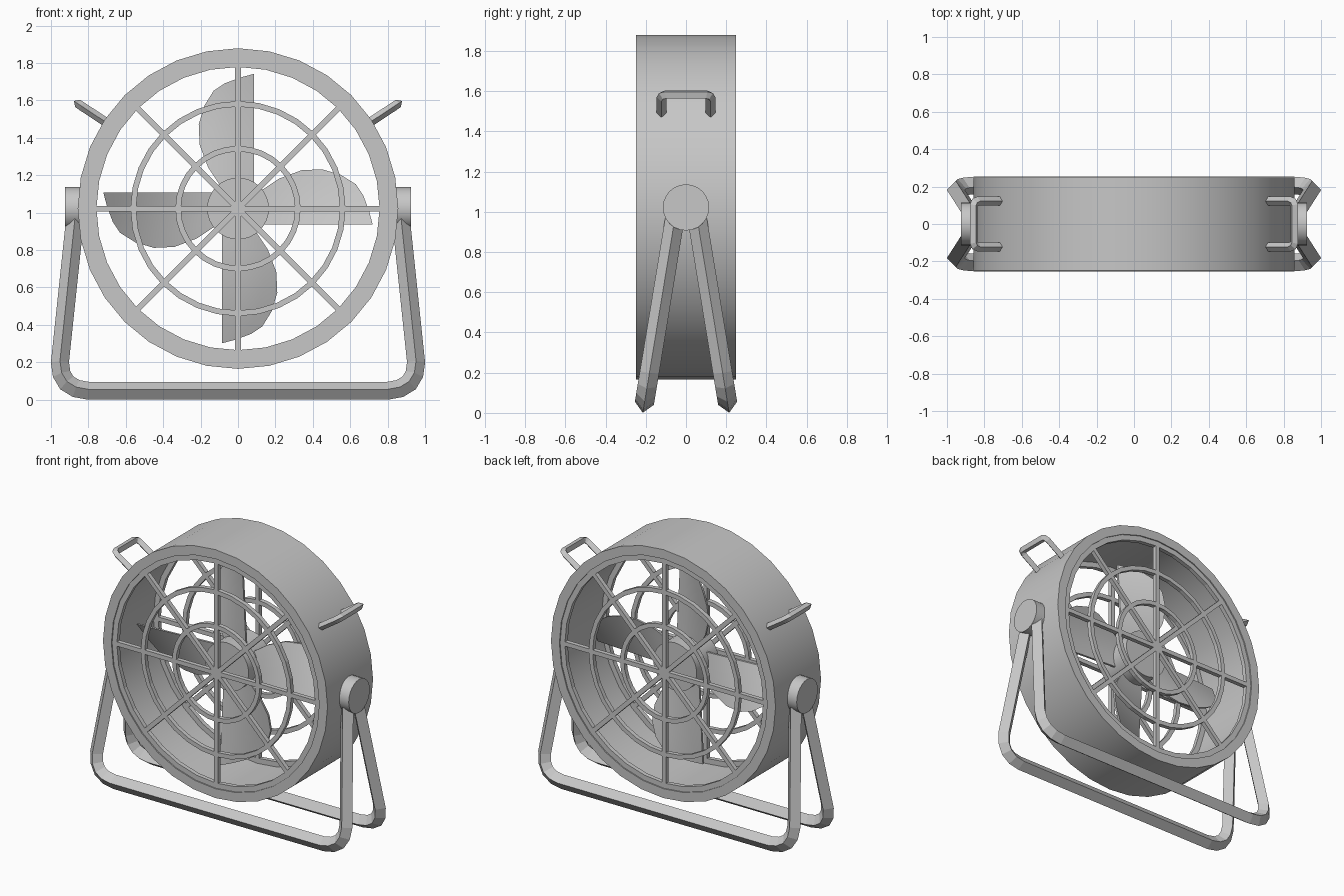
import bpy, bmesh, math
from mathutils import Vector, Matrix

cube = bpy.data.objects.get("Cube")
if cube:
    bpy.data.objects.remove(cube)

grey = bpy.data.materials.new("plain_grey")
grey.use_nodes = True
COLOUR = (0.57, 0.57, 0.57, 1)
grey.diffuse_color = COLOUR
grey.node_tree.nodes["Principled BSDF"].inputs["Base Color"].default_value = COLOUR

AXIS_Z = 1.022          # height of the fan axis
CENTRE = Vector((0, 0, AXIS_Z))
SIDES = ((1, "left"), (-1, "right"))
ENDS = ((-1, "front"), (1, "back"))


def finish(name, bm, smooth=False):
    bmesh.ops.recalc_face_normals(bm, faces=bm.faces)
    mesh = bpy.data.meshes.new(name)
    bm.to_mesh(mesh)
    bm.free()
    mesh.materials.append(grey)
    obj = bpy.data.objects.new(name, mesh)
    bpy.context.collection.objects.link(obj)
    if smooth:
        bpy.ops.object.select_all(action="DESELECT")
        obj.select_set(True)
        bpy.context.view_layer.objects.active = obj
        bpy.ops.object.shade_smooth_by_angle(angle=math.radians(30))
    return obj


def hoop(bm, inner, outer, y, depth, steps):
    """Rectangular-section ring round the fan axis."""
    profile = [(inner, y - depth / 2), (outer, y - depth / 2),
               (outer, y + depth / 2), (inner, y + depth / 2)]
    rings = []
    for i in range(steps):
        a = math.tau * i / steps
        rings.append([bm.verts.new(CENTRE + Vector((r * math.sin(a), v, r * math.cos(a))))
                      for r, v in profile])
    for i in range(steps):
        a, b = rings[i], rings[(i + 1) % steps]
        for j in range(4):
            k = (j + 1) % 4
            bm.faces.new((a[j], a[k], b[k], b[j]))


def diamond_tube(name, path, radius):
    """Sweep a diamond section along a flat open path with mitred bends."""
    pts = [Vector(p) for p in path]
    normal = (pts[1] - pts[0]).cross(pts[-1] - pts[0]).normalized()
    bm = bmesh.new()
    rings = []
    for i, p in enumerate(pts):
        before = (p - pts[max(i - 1, 0)]).normalized()
        after = (pts[min(i + 1, len(pts) - 1)] - p).normalized()
        tangent = (before + after).normalized()
        mitre = max(tangent.dot(before), tangent.dot(after))
        side = normal.cross(tangent) * radius / mitre
        up = normal * radius
        rings.append([bm.verts.new(p + o) for o in (up, side, -up, -side)])
    for a, b in zip(rings, rings[1:]):
        for j in range(4):
            k = (j + 1) % 4
            bm.faces.new((a[j], a[k], b[k], b[j]))
    bm.faces.new(rings[0])
    bm.faces.new(rings[-1])
    return finish(name, bm)


def cylinder(name, radius, depth, centre, axis, steps):
    bm = bmesh.new()
    turn = Vector((0, 0, 1)).rotation_difference(Vector(axis)).to_matrix().to_4x4()
    bmesh.ops.create_cone(bm, cap_ends=True, segments=steps, radius1=radius, radius2=radius,
                          depth=depth, matrix=Matrix.Translation(centre) @ turn)
    return finish(name, bm, True)


# Drum housing: a plain thick tube
bm = bmesh.new()
hoop(bm, 0.793, 0.857, 0, 0.496, 32)
finish("drum_housing", bm, True)

# Grilles: three rings and four full-width bars at each end
BAR = 0.03
for sign, end in ENDS:
    y = sign * 0.225
    bm = bmesh.new()
    for inner, outer in ((0.305, 0.335), (0.545, 0.575), (0.757, 0.794)):
        hoop(bm, inner, outer, y, BAR, 32)
    for i in range(4):
        m = (Matrix.Translation((0, y, AXIS_Z)) @ Matrix.Rotation(i * math.pi / 4, 4, "Y")
             @ Matrix.Diagonal((1.515, BAR, BAR, 1)))
        bmesh.ops.create_cube(bm, size=1, matrix=m)
    finish(end + "_grille", bm)

# Hub and four twisted blades; each row runs from the curved to the straight edge
cylinder("hub", 0.165, 0.24, CENTRE, (0, 1, 0), 32)
CURVED = [(-0.08, 0.1), (-0.16, 0.22), (-0.205, 0.34), (-0.21, 0.45), (-0.18, 0.55),
          (-0.13, 0.63), (-0.07, 0.67), (0.01, 0.70)]
STRAIGHT_X = 0.085
COLUMNS = 5
for i in range(4):
    bm = bmesh.new()
    rows = []
    for n, (x0, z0) in enumerate(CURVED):
        z1 = 0.1 + 0.62 * n / (len(CURVED) - 1)
        row = []
        for c in range(COLUMNS):
            t = c / (COLUMNS - 1)
            x, z = x0 + (STRAIGHT_X - x0) * t, z0 + (z1 - z0) * t
            row.append(bm.verts.new((x, -0.85 * x * z - 0.025, z)))
        rows.append(row)
    for a, b in zip(rows, rows[1:]):
        for c in range(COLUMNS - 1):
            bm.faces.new((a[c], a[c + 1], b[c + 1], b[c]))
    out = bmesh.ops.extrude_face_region(bm, geom=bm.faces[:])
    moved = [v for v in out["geom"] if isinstance(v, bmesh.types.BMVert)]
    bmesh.ops.translate(bm, verts=moved, vec=(0, 0.015, 0))
    bm.transform(Matrix.Translation(CENTRE) @ Matrix.Rotation(i * math.pi / 2, 4, "Y"))
    finish("blade_%d" % (i + 1), bm, True)

# Pivot knobs and carrying handles
for s, side in SIDES:
    cylinder(side + "_knob", 0.115, 0.09, (s * 0.88, 0, AXIS_Z), (1, 0, 0), 24)
    path = [((0.70, 1.48), 0.122), ((0.835, 1.569), 0.122),
            ((0.851, 1.58), 0.115), ((0.857, 1.584), 0.1)]
    path += [(p, -y) for p, y in reversed(path)]
    diamond_tube(side + "_handle", [(s * p[0], y, p[1]) for p, y in path], 0.024)

# Two splayed U-shaped stand frames
LEG = [(0.872, 0.96), (0.952, 0.2), (0.943, 0.137), (0.915, 0.09), (0.866, 0.06), (0.8, 0.048)]
for sign, end in ENDS:
    path = LEG + [(-x, z) for x, z in reversed(LEG)]
    diamond_tube(end + "_stand_frame",
                 [(x, sign * (0.05 + 0.157 * (1.0 - z) / 0.952), z) for x, z in path], 0.048)
